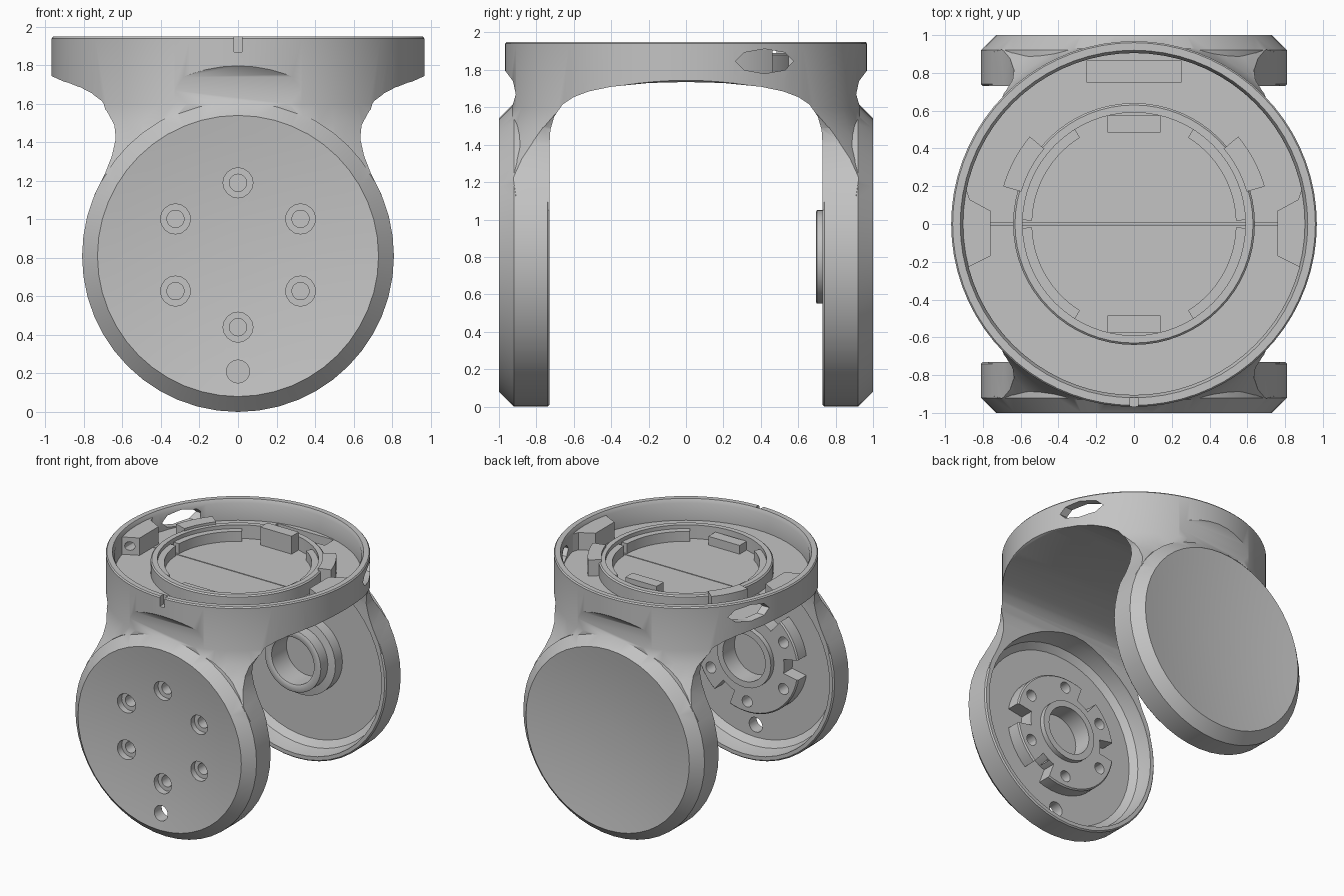
import bpy, bmesh, math
from math import sin, cos, radians, pi

if "Cube" in bpy.data.objects:
    bpy.data.objects.remove(bpy.data.objects["Cube"])

grey = bpy.data.materials.new("plain_grey")
grey.diffuse_color = (0.55, 0.55, 0.55, 1)
grey.use_nodes = True
grey.node_tree.nodes["Principled BSDF"].inputs["Base Color"].default_value = grey.diffuse_color
AX = {'x': lambda a, b, t: (t, a, b), 'y': lambda a, b, t: (a, t, b), 'z': lambda a, b, t: (a, b, t)}


def finish(name, bm):
    bmesh.ops.recalc_face_normals(bm, faces=bm.faces)
    me = bpy.data.meshes.new(name)
    bm.to_mesh(me)
    bm.free()
    me.materials.append(grey)
    ob = bpy.data.objects.new(name, me)
    bpy.context.collection.objects.link(ob)
    return ob


def prism(name, pts, axis, lo, hi):
    """Extrude a 2D outline along an axis."""
    bm = bmesh.new()
    f = AX[axis]
    A = [bm.verts.new(f(a, b, lo)) for a, b in pts]
    B = [bm.verts.new(f(a, b, hi)) for a, b in pts]
    bm.faces.new(A)
    bm.faces.new(B)
    for i in range(len(pts)):
        j = (i + 1) % len(pts)
        bm.faces.new((A[i], A[j], B[j], B[i]))
    return finish(name, bm)


def lathe(name, rings, axis, c=(0, 0), n=64, tube=False):
    """Revolve (radius, height) points; a tube closes on itself, otherwise the ends are capped."""
    bm = bmesh.new()
    f = AX[axis]
    R = [[bm.verts.new(f(c[0] + r * cos(2 * pi * i / n), c[1] + r * sin(2 * pi * i / n), t))
          for i in range(n)] for r, t in rings]
    for k in range(len(R) if tube else len(R) - 1):
        P, Q = R[k], R[(k + 1) % len(R)]
        for i in range(n):
            j = (i + 1) % n
            bm.faces.new((P[i], P[j], Q[j], Q[i]))
    if not tube:
        bm.faces.new(R[0])
        bm.faces.new(R[-1])
    return finish(name, bm)


def arc(name, r0, r1, a0, a1, z0, z1, axis='z', c=(0, 0), n=10):
    """Ring segment."""
    an = [radians(a0 + (a1 - a0) * i / n) for i in range(n + 1)]
    pts = [(c[0] + r1 * cos(a), c[1] + r1 * sin(a)) for a in an]
    pts += [(c[0] + r0 * cos(a), c[1] + r0 * sin(a)) for a in reversed(an)]
    return prism(name, pts, axis, z0, z1)


def box(name, x0, x1, y0, y1, z0, z1):
    return prism(name, [(x0, y0), (x1, y0), (x1, y1), (x0, y1)], 'z', z0, z1)


def combine(ob, other, op='DIFFERENCE'):
    m = ob.modifiers.new("b", 'BOOLEAN')
    m.operation, m.object, m.solver = op, other, 'EXACT'
    bpy.context.view_layer.objects.active = ob
    bpy.ops.object.modifier_apply(modifier=m.name)
    bpy.data.objects.remove(other)


def mirrored(half):
    return half + [(-a, b) for a, b in reversed(half) if abs(a) > 1e-6]


# Yoke: top cylinder flaring below into the arms, trimmed by the front outline
# and by the side outline with the arch
yoke = lathe("yoke_body", [(1.2, 1.0), (1.16, 1.22), (1.10, 1.32), (1.04, 1.41), (.995, 1.50), (.968, 1.60),
                           (.968, 1.94), (.96, 1.95)], 'z', n=72)
front = [(.77, 1.05), (.745, 1.13), (.69, 1.24), (.655, 1.33), (.635, 1.42), (.642, 1.49), (.68, 1.56),
         (.73, 1.61), (.79, 1.655), (.87, 1.70), (.97, 1.745), (.97, 1.96)]
combine(yoke, prism("front_outline", mirrored(front), 'y', -1.1, 1.1), 'INTERSECT')
arch = [(0, 1.735), (.2, 1.73), (.4, 1.71), (.52, 1.685), (.6, 1.655), (.66, 1.615), (.705, 1.55),
        (.725, 1.48), (.73, 1.40), (.73, 1.03), (.92, 1.03), (.93, 1.60), (.91, 1.67), (.925, 1.74),
        (.97, 1.80), (.97, 1.96)]
combine(yoke, prism("side_outline", mirrored(arch), 'x', -1.1, 1.1), 'INTERSECT')

# Round side discs: chamfered edge, slightly dished outer face, hollow inner side
C = (0, .81)
for s in (-1, 1):
    disc = [(.80, .73), (.81, .74), (.81, .92), (.73, 1.0)]
    disc += [(r, 1.0 - .055 * (1 - (r / .73) ** 2)) for r in (.64, .52, .38, .24, .1)]
    combine(yoke, lathe("disc", [(r, s * t) for r, t in disc], 'y', C, 48), 'UNION')
    hollow = [(.775, .60), (.77, .75), (.75, .85), (.70, .89)]
    combine(yoke, lathe("hollow", [(r, s * t) for r, t in hollow], 'y', C, 48))

# Open dish in the top, cable pocket, rim notch and centre seam
combine(yoke, lathe("dish", [(.905, 1.78), (.905, 1.92), (.93, 1.97)], 'z', n=72))
combine(yoke, box("pocket", -.25, .25, .75, .865, 1.70, 1.79))
combine(yoke, box("notch", -.022, .022, -1, -.92, 1.87, 2))
combine(yoke, box("seam", -.9, .9, -.004, .004, 1.772, 1.8))

# Oval side openings in the rim
for s in (-1, 1):
    oval = [(.42 + .155 * cos(k * pi / 4), 1.846 + .066 * sin(k * pi / 4)) for k in range(8)]
    combine(yoke, prism("opening", oval, 'x', s * .72, s * 1.1))

# Screw holes through the front disc and the drain hole below them
screws = [(.375 * sin(k * pi / 3), .815 + .375 * cos(k * pi / 3)) for k in range(6)]
for p in screws:
    combine(yoke, lathe("screw", [(.078, -1.1), (.078, -.91), (.045, -.91), (.045, -.8)], 'y', p, 16))
combine(yoke, lathe("drain", [(.06, -1.1), (.06, -.8)], 'y', (0, .21), 16))

parts = [yoke]

# Hub ring inside the back disc
parts.append(lathe("back_hub_ring", [(.31, .90), (.31, .80), (.25, .79), (.25, .70), (.24, .695),
                                     (.20, .695), (.19, .70), (.19, .90)], 'y', (0, .80), 40, True))

# Motor mount inside the front disc: hub ring and notched plate
parts.append(lathe("front_hub_ring", [(.24, -.90), (.24, -.74), (.19, -.74), (.19, -.90)], 'y', C, 40, True))
mount = lathe("motor_mount", [(.46, -.895), (.46, -.79), (.45, -.78), (.235, -.78), (.235, -.895)], 'y', C, 48, True)
for a in (0, 120, 180, 300):
    combine(mount, arc("gap", .33, .6, a - 10, a + 10, -.95, -.7, 'y', C))
for p in screws:
    combine(mount, lathe("screw", [(.045, -1), (.045, -.7)], 'y', p, 16))
parts.append(mount)

# Locking ring in the dish with inner lips, outer clamps and upright tabs
parts.append(lathe("locking_ring", [(.64, 1.77), (.64, 1.88), (.63, 1.89), (.59, 1.89), (.59, 1.77)],
                   'z', n=64, tube=True))
for i, (a, b) in enumerate([(2, 58), (122, 178), (182, 238), (302, 358)]):
    parts.append(arc("locking_lip_%d" % i, .54, .60, a, b, 1.77, 1.86, n=14))
for side, s, top in (("front", -1, 1.85), ("back", 1, 1.925)):
    parts.append(box(side + "_locking_tab", -.14, .14, s * .53 - .045, s * .53 + .045, 1.77, top))
for side, s in (("left", -1), ("right", 1)):
    a = 28 if s > 0 else 152
    parts.append(arc(side + "_outer_clamp", .62, .72, a - 12, a + 12, 1.77, 1.91))
    # Rim blocks with a screw hole
    block = prism(side + "_rim_block", [(s * .76, -.17), (s * .76, .07), (s * .87, .13), (s * .90, .22),
                                        (s * .92, .22), (s * .92, -.24), (s * .88, -.23)], 'z', 1.77, 1.92)
    combine(block, lathe("hole", [(.035, -.4), (.035, -.05)], 'y', (s * .825, 1.85), 12))
    parts.append(block)

# Smooth curved walls, keep edges sharp
for ob in parts:
    bpy.ops.object.select_all(action='DESELECT')
    ob.select_set(True)
    bpy.context.view_layer.objects.active = ob
    bpy.ops.object.shade_smooth_by_angle(angle=radians(30))
